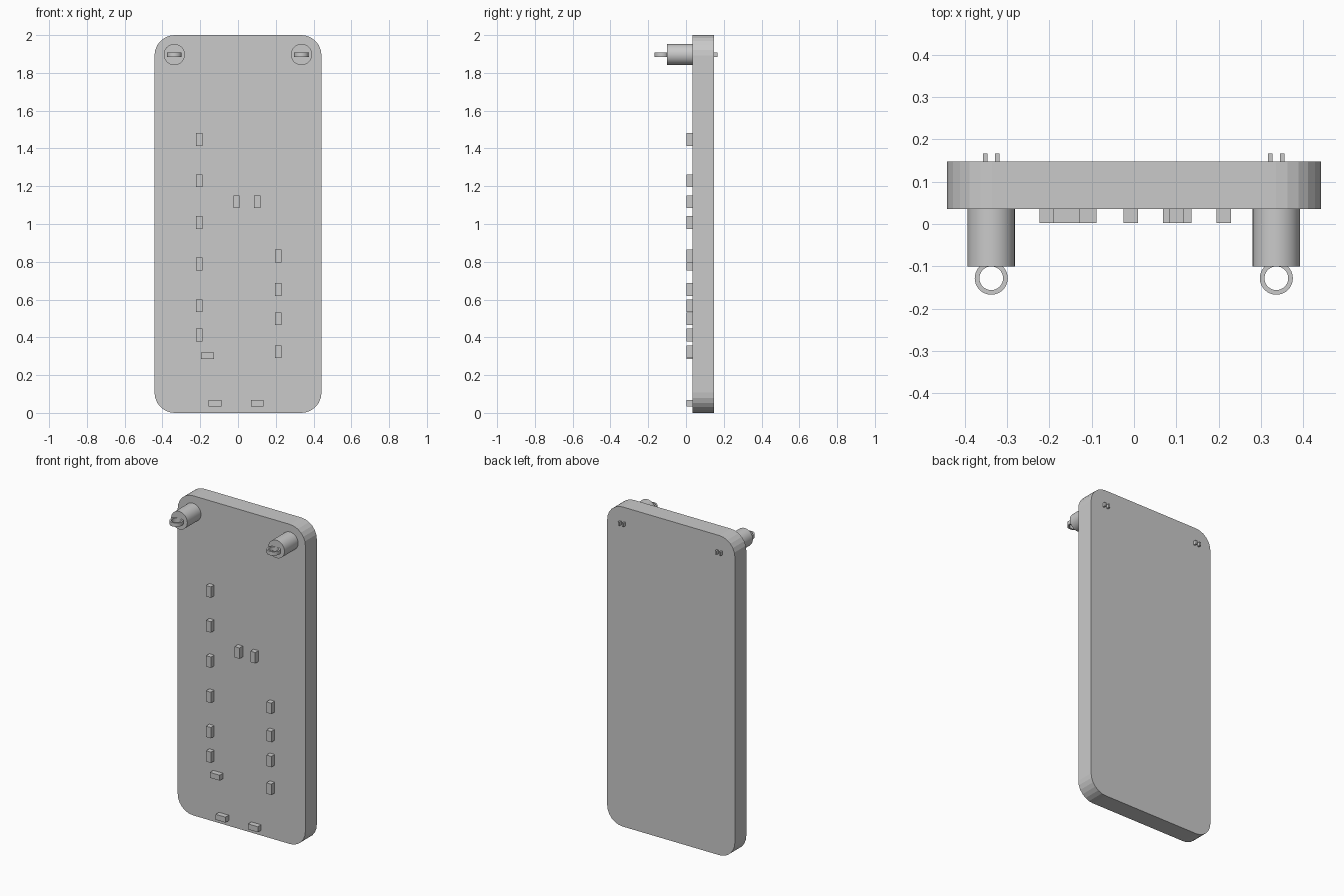
import bpy
import bmesh
import math
from mathutils import Matrix, Vector

cube = bpy.data.objects.get("Cube")
if cube:
    bpy.data.objects.remove(cube, do_unlink=True)

# One light grey for every part
GREY = (0.59, 0.59, 0.59, 1)
light_grey = bpy.data.materials.new("light grey")
light_grey.use_nodes = True
light_grey.diffuse_color = GREY
light_grey.node_tree.nodes["Principled BSDF"].inputs["Base Color"].default_value = GREY


def finish(name, bm):
    bmesh.ops.recalc_face_normals(bm, faces=bm.faces)
    mesh = bpy.data.meshes.new(name)
    bm.to_mesh(mesh)
    bm.free()
    mesh.materials.append(light_grey)
    obj = bpy.data.objects.new(name, mesh)
    bpy.context.collection.objects.link(obj)
    return obj


def box(name, center, size):
    bm = bmesh.new()
    matrix = Matrix.Translation(center) @ Matrix.Diagonal((*size, 1))
    bmesh.ops.create_cube(bm, size=1, matrix=matrix)
    return finish(name, bm)


def smooth(obj):
    bpy.ops.object.select_all(action="DESELECT")
    obj.select_set(True)
    bpy.context.view_layer.objects.active = obj
    bpy.ops.object.shade_smooth_by_angle(angle=math.radians(35))


# Board: a slab with its four corners rounded
FRONT, BACK = 0.035, 0.148
bm = bmesh.new()
matrix = Matrix.Translation((0, (FRONT + BACK) / 2, 1)) @ Matrix.Diagonal((0.884, BACK - FRONT, 2, 1))
bmesh.ops.create_cube(bm, size=1, matrix=matrix)
corners = [e for e in bm.edges if abs(e.verts[0].co.y - e.verts[1].co.y) > 0.05]
bmesh.ops.bevel(bm, geom=corners, offset=0.107, segments=6, profile=0.5, affect="EDGES")
finish("board", bm)

# Small blocks on the front face, upright and lying
upright = [(-0.206, z) for z in (1.447, 1.229, 1.008, 0.788, 0.567, 0.413)]
upright += [(-0.008, 1.118), (0.101, 1.118)]
upright += [(0.212, z) for z in (0.831, 0.654, 0.498, 0.324)]
lying = [(-0.162, 0.302), (-0.122, 0.05), (0.102, 0.05)]
for x, z in upright:
    box("upright_block", (x, 0.019, z), (0.034, 0.034, 0.068))
for x, z in lying:
    box("lying_block", (x, 0.019, z), (0.068, 0.034, 0.034))


def knob(x, z):
    bm = bmesh.new()
    matrix = Matrix.Translation((x, -0.032, z)) @ Matrix.Rotation(math.pi / 2, 4, "X")
    bmesh.ops.create_cone(bm, cap_ends=True, segments=32, radius1=0.056,
                          radius2=0.056, depth=0.136, matrix=matrix)
    smooth(finish("knob", bm))


def ring(x, z, segments=32):
    # Flat band swept around the vertical axis
    bm = bmesh.new()
    loop = [bm.verts.new((x + r, -0.128, z + h))
            for r, h in ((0.028, -0.012), (0.039, -0.012), (0.039, 0.012), (0.028, 0.012))]
    edges = [bm.edges.new((loop[i], loop[(i + 1) % 4])) for i in range(4)]
    bmesh.ops.spin(bm, geom=loop + edges, cent=Vector((x, -0.128, z)), axis=(0, 0, 1),
                   angle=math.tau, steps=segments, use_merge=True)
    bmesh.ops.remove_doubles(bm, verts=bm.verts, dist=0.0001)
    smooth(finish("pin_ring", bm))


# Two pegs, each with a ring in front and two pin legs out of the back
for x in (-0.337, 0.336):
    knob(x, 1.897)
    ring(x, 1.897)
    for side in (-1, 1):
        box("pin_leg", (x + side * 0.014, 0.04, 1.897), (0.011, 0.254, 0.024))
